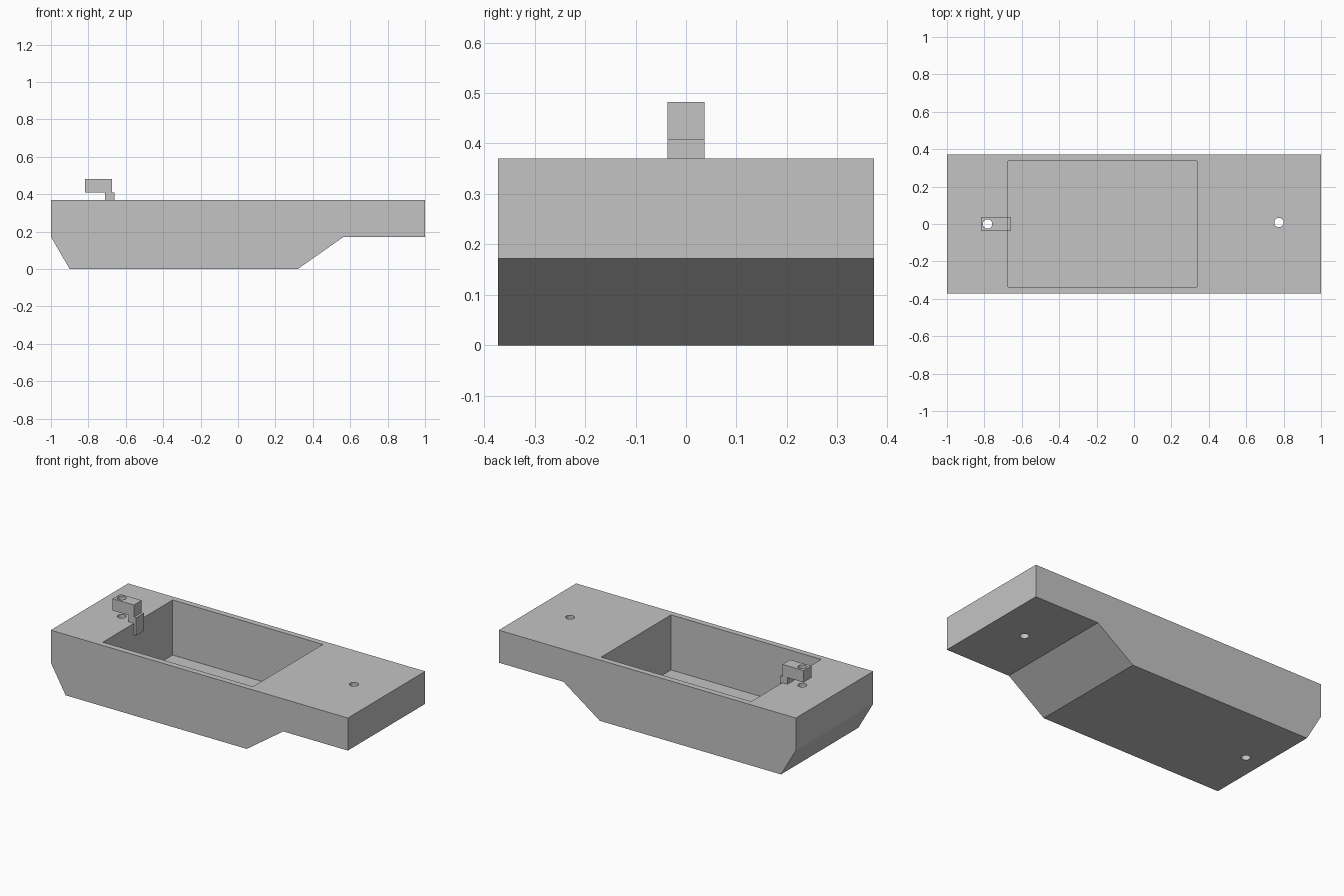
import bpy, bmesh, math

if "Cube" in bpy.data.objects:
    bpy.data.objects.remove(bpy.data.objects["Cube"])

GREY = (0.55, 0.55, 0.55, 1)
grey = bpy.data.materials.new("plain grey")
grey.use_nodes = True
grey.diffuse_color = GREY
grey.node_tree.nodes["Principled BSDF"].inputs["Base Color"].default_value = GREY


def extrude_profile(name, points, half_width):
    """Solid made from an x-z outline, centred across y."""
    bm = bmesh.new()
    face = bm.faces.new([bm.verts.new((x, -half_width, z)) for x, z in points])
    result = bmesh.ops.extrude_face_region(bm, geom=[face])
    moved = [v for v in result["geom"] if isinstance(v, bmesh.types.BMVert)]
    bmesh.ops.translate(bm, verts=moved, vec=(0, 2 * half_width, 0))
    bmesh.ops.recalc_face_normals(bm, faces=bm.faces)
    mesh = bpy.data.meshes.new(name)
    bm.to_mesh(mesh)
    bm.free()
    mesh.materials.append(grey)
    obj = bpy.data.objects.new(name, mesh)
    bpy.context.collection.objects.link(obj)
    return obj


def hole_cutter(name, x, y):
    bpy.ops.mesh.primitive_cylinder_add(vertices=32, radius=0.025, depth=2, location=(x, y, 0))
    obj = bpy.context.object
    obj.name = name
    obj.data.materials.append(grey)
    return obj


def cut(target, cutter):
    mod = target.modifiers.new("cut", 'BOOLEAN')
    mod.operation = 'DIFFERENCE'
    mod.solver = 'EXACT'
    mod.object = cutter
    bpy.context.view_layer.objects.active = target
    bpy.ops.object.modifier_apply(modifier=mod.name)


# Hull with sloped ends and an overhanging deck
hull = extrude_profile("hull", [(-1, 0.37), (-1, 0.172), (-0.9, 0), (0.32, 0),
                                (0.565, 0.172), (1, 0.172), (1, 0.37)], 0.372)

# Raised hook whose leg runs down the inside of the hold
hook = extrude_profile("hook", [(-0.818, 0.41), (-0.71, 0.41), (-0.71, 0.3), (-0.66, 0.3),
                                (-0.66, 0.408), (-0.675, 0.408), (-0.675, 0.482),
                                (-0.818, 0.482)], 0.037)

# Open hold and the two pin holes
hold = extrude_profile("hold_cutter", [(-0.675, 0.035), (0.336, 0.035),
                                       (0.336, 0.6), (-0.675, 0.6)], 0.336)
rear_hole = hole_cutter("rear_hole_cutter", -0.783, 0)
front_hole = hole_cutter("front_hole_cutter", 0.775, 0.008)

for cutter in (hold, rear_hole, front_hole):
    cut(hull, cutter)
cut(hook, rear_hole)
for cutter in (hold, rear_hole, front_hole):
    bpy.data.objects.remove(cutter)

# Smooth only the round hole walls
for obj in (hull, hook):
    bpy.ops.object.select_all(action='DESELECT')
    obj.select_set(True)
    bpy.context.view_layer.objects.active = obj
    bpy.ops.object.shade_smooth_by_angle(angle=math.radians(25))
